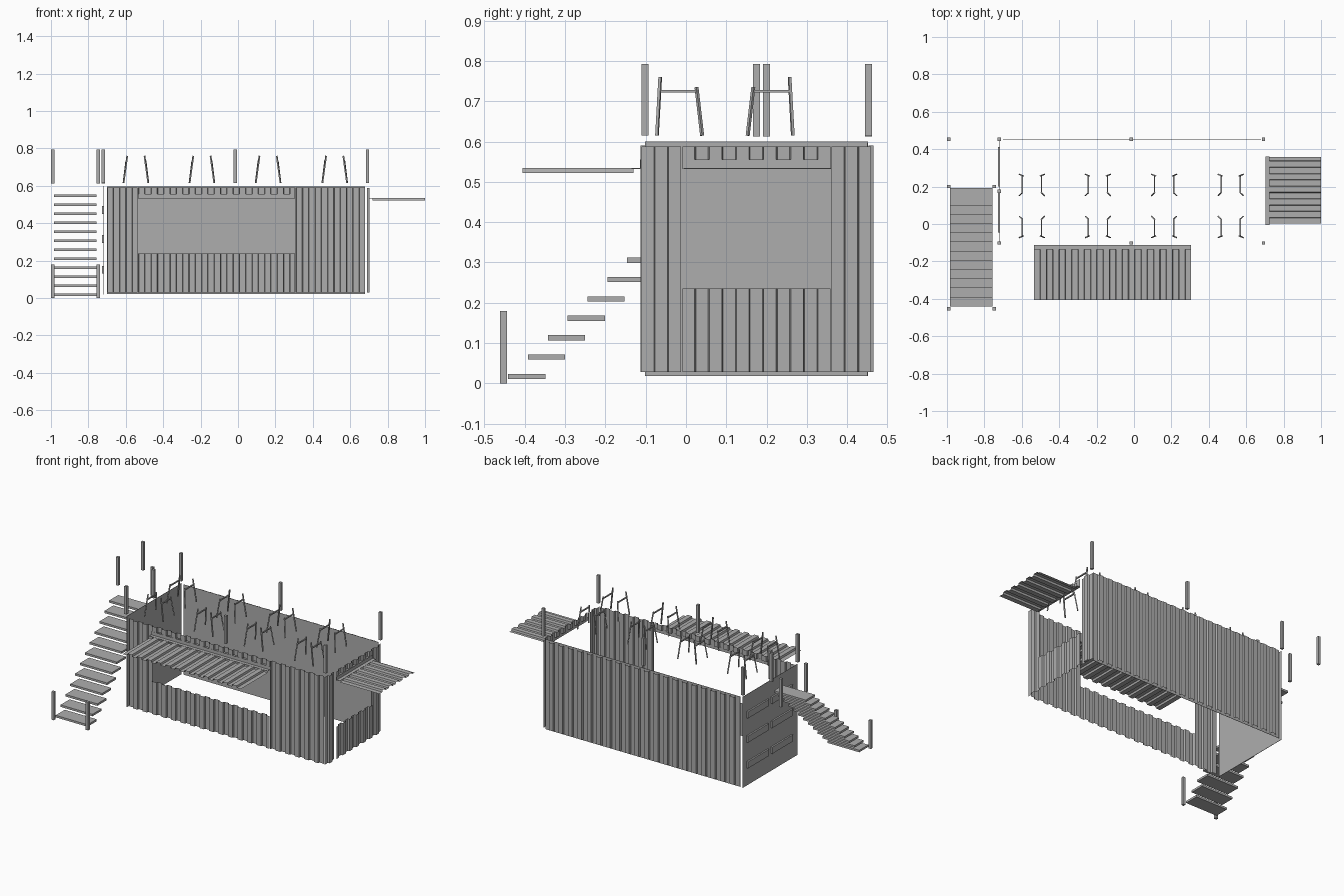
import bpy, bmesh
from mathutils import Vector

cube = bpy.data.objects.get("Cube")
if cube:
    bpy.data.objects.remove(cube)

grey = bpy.data.materials.new("plain_grey")
grey.use_nodes = True
COLOUR = (0.42, 0.42, 0.42, 1)
grey.diffuse_color = COLOUR
grey.node_tree.nodes["Principled BSDF"].inputs["Base Color"].default_value = COLOUR

PITCH = 0.0337   # width of one corrugation band
DEPTH = 0.012


def finish(name, bm):
    bm.normal_update()
    mesh = bpy.data.meshes.new(name)
    bm.to_mesh(mesh)
    bm.free()
    mesh.materials.append(grey)
    obj = bpy.data.objects.new(name, mesh)
    bpy.context.collection.objects.link(obj)
    return obj


def add_box(bm, lo, hi):
    verts = bmesh.ops.create_cube(bm, size=1)["verts"]
    lo, hi = Vector(lo), Vector(hi)
    for v in verts:
        v.co = (lo + hi) / 2 + v.co * (hi - lo)


def box(name, lo, hi):
    bm = bmesh.new()
    add_box(bm, lo, hi)
    return finish(name, bm)


def add_bar(bm, a, b, width):
    """Square bar leaning from a to b."""
    a, b = Vector(a), Vector(b)
    verts = bmesh.ops.create_cube(bm, size=1)["verts"]
    turn = (b - a).to_track_quat('Z', 'Y')
    for v in verts:
        local = Vector((v.co.x * width, v.co.y * width, v.co.z * (b - a).length))
        v.co = (a + b) / 2 + turn @ local


def add_wave(bm, u0, u1, v0, v1, place, origin):
    """Square-wave sheet along u; place(u, v, d) gives the position."""
    profile, k = [], 0
    u = origin
    while u < u1 - 0.002:
        a, b = max(u, u0), min(u + PITCH, u1)
        if b - a > 0.002:
            d = DEPTH * (k % 2)
            profile += [(a + 0.0015, d), (b - 0.0015, d)]
        u += PITCH
        k += 1
    rows = [[bm.verts.new(place(u, v, d)) for u, d in profile] for v in (v0, v1)]
    for i in range(len(profile) - 1):
        bm.faces.new((rows[0][i], rows[0][i + 1], rows[1][i + 1], rows[1][i]))


def wall(name, u0, u1, z0, z1, place, opening=None):
    """Corrugated wall, with an optional rectangular opening."""
    bm = bmesh.new()
    pieces = [(u0, u1, z0, z1)]
    if opening:
        a, b, low, high = opening
        pieces = [(u0, a, z0, z1), (b, u1, z0, z1), (a, b, z0, low), (a, b, high, z1)]
    for a, b, c, d in pieces:
        add_wave(bm, a, b, c, d, place, u0)
    return finish(name, bm)


# Container walls
wall("front_wall", -0.70, 0.68, 0.028, 0.59,
     lambda u, v, d: (u, -0.101 - d, v), (-0.535, 0.305, 0.237, 0.555))
wall("side_wall", -0.112, 0.46, 0.028, 0.588,
     lambda u, v, d: (0.69 + d, u, v), (-0.01, 0.36, 0.235, 0.555))
wall("back_wall", -0.70, 0.68, 0.028, 0.59, lambda u, v, d: (u, 0.453 + d, v))
box("back_lining", (-0.70, 0.449, 0.02), (0.68, 0.451, 0.597))
box("end_wall", (-0.718, -0.102, 0.018), (-0.716, 0.452, 0.60))

# Flat lips above the openings
box("front_lip", (-0.535, -0.114, 0.533), (0.305, -0.112, 0.556))
box("side_lip", (0.702, -0.01, 0.533), (0.704, 0.36, 0.556))

# Corrugated awnings, each with a flat hinge strip along the wall
bm = bmesh.new()
add_wave(bm, -0.535, 0.305, -0.405, -0.13, lambda u, v, d: (u, v, 0.522 + d), -0.535)
finish("front_awning", bm)
box("front_hinge_strip", (-0.535, -0.135, 0.532), (0.305, -0.112, 0.535))
bm = bmesh.new()
add_wave(bm, 0.0, 0.36, 0.72, 1.0, lambda u, v, d: (v, u, 0.522 + d), 0.0)
finish("side_awning", bm)
box("side_hinge_strip", (0.702, -0.005, 0.532), (0.725, 0.36, 0.535))

# Slat panels on the end wall
for row, z in enumerate((0.13, 0.295, 0.45)):
    for col, y in enumerate((-0.045, 0.20)):
        box(f"end_panel_{row}_{col}", (-0.728, y, z), (-0.718, y + 0.212, z + 0.042))

# Stairs
for i in range(12):
    y, z = -0.441 + i * 0.0492, 0.011 + i * 0.048
    box(f"stair_tread_{i}", (-0.983, y, z), (-0.757, y + 0.092, z + 0.013))


# Railing posts
def post(name, x, y, z0, z1):
    r = 0.0085
    box(name, (x - r, y - r, z0), (x + r, y + r, z1))


for x in (-0.72, -0.015, 0.692):
    for y in (-0.102, 0.453):
        post("roof_post", x, y, 0.615, 0.793)
for x, y in ((-0.99, 0.453), (-0.99, 0.20), (-0.747, 0.20), (-0.72, 0.175)):
    post("landing_post", x, y, 0.612, 0.793)
for x in (-0.99, -0.747):
    post("stair_post", x, -0.453, 0.0, 0.18)

# Roof seating frames: two leaning sides per seat, rows mirrored back to back
for cx in (-0.546, -0.193, 0.161, 0.517):
    for row, (cy, flip) in enumerate(((-0.015, 1), (0.208, -1))):
        bm = bmesh.new()
        for side in (-1, 1):
            low, high = cx + side * 0.066, cx + side * 0.046
            mid = cx + side * 0.051
            back, front = cy - 0.057 * flip, cy + 0.055 * flip
            add_bar(bm, (low, back, 0.615), (high, back + 0.008 * flip, 0.76), 0.007)
            add_bar(bm, (low, front, 0.615), (mid, front - 0.014 * flip, 0.735), 0.007)
            add_bar(bm, (mid, back + 0.007 * flip, 0.725),
                    (mid, front - 0.012 * flip, 0.725), 0.007)
        finish("seat_frame", bm)
